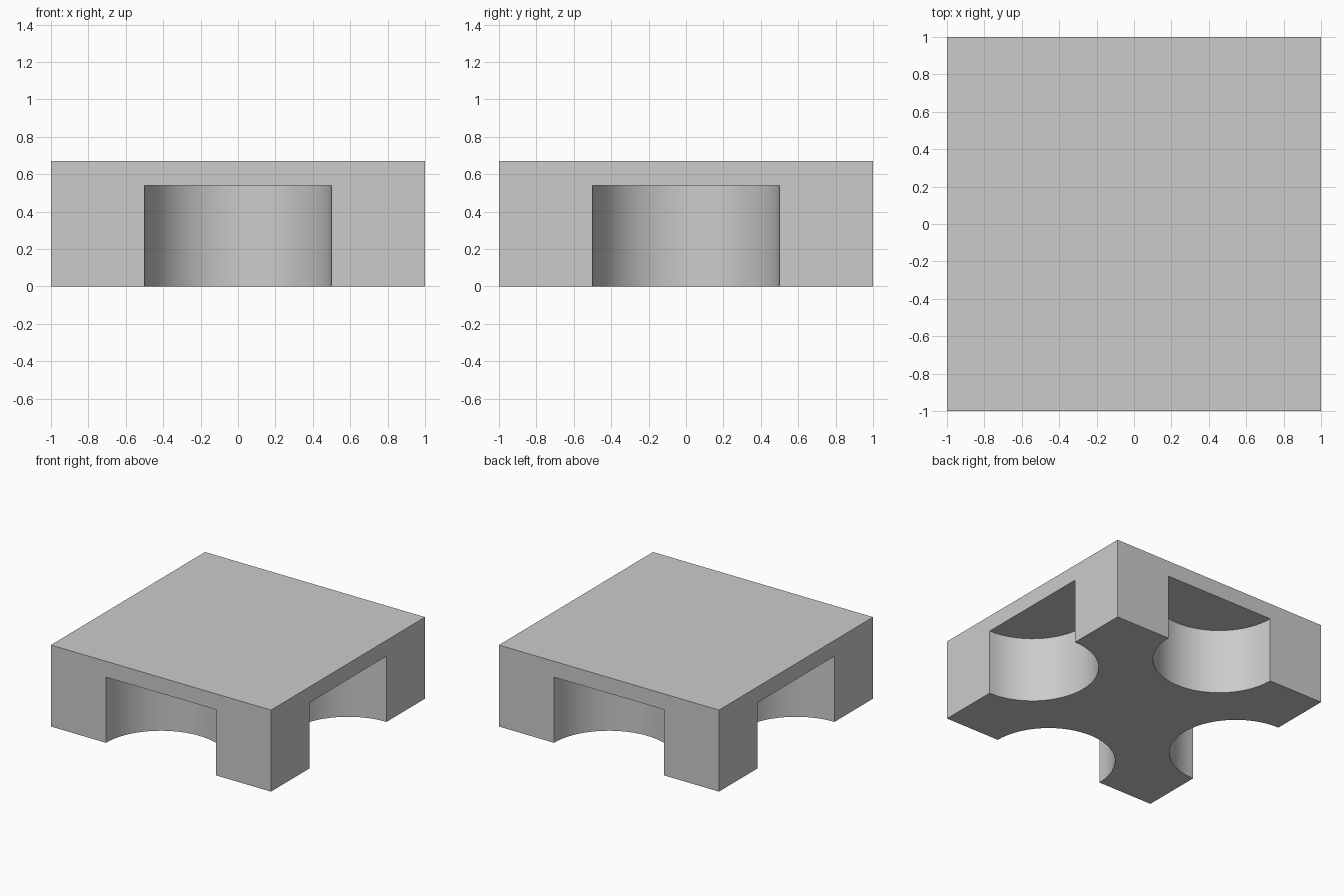
import bpy
import math

HEIGHT = 0.67
RECESS_TOP = 0.54
RADIUS = 0.5

if "Cube" in bpy.data.objects:
    bpy.data.objects.remove(bpy.data.objects["Cube"], do_unlink=True)

# Plain grey material
grey = bpy.data.materials.new("light_grey")
grey.use_nodes = True
colour = (0.6, 0.6, 0.6, 1)
grey.diffuse_color = colour
grey.node_tree.nodes["Principled BSDF"].inputs["Base Color"].default_value = colour

# Square block
bpy.ops.mesh.primitive_cube_add(size=2, location=(0, 0, HEIGHT / 2))
block = bpy.context.object
block.name = "recessed_block"
block.scale.z = HEIGHT / 2
bpy.ops.object.transform_apply(location=True, rotation=True, scale=True)
block.data.materials.append(grey)

# Half-round recess cut up from the base on each side
cutters = []
for i in range(4):
    angle = i * math.pi / 2
    depth = RECESS_TOP + 0.2
    bpy.ops.mesh.primitive_cylinder_add(
        vertices=64, radius=RADIUS, depth=depth,
        location=(math.cos(angle), math.sin(angle), RECESS_TOP - depth / 2))
    cutter = bpy.context.object
    cutter.name = "recess_cutter"
    cutter.hide_render = True
    cutter.data.materials.append(grey)
    cutters.append(cutter)
    cut = block.modifiers.new("recess", 'BOOLEAN')
    cut.operation = 'DIFFERENCE'
    cut.solver = 'EXACT'
    cut.object = cutter

# Apply the cuts and remove the cutters
bpy.ops.object.select_all(action='DESELECT')
block.select_set(True)
bpy.context.view_layer.objects.active = block
for name in [m.name for m in block.modifiers]:
    bpy.ops.object.modifier_apply(modifier=name)
for cutter in cutters:
    bpy.data.objects.remove(cutter, do_unlink=True)

# Smooth recess walls with crisp edges
bpy.ops.object.shade_smooth_by_angle(angle=math.radians(30))
